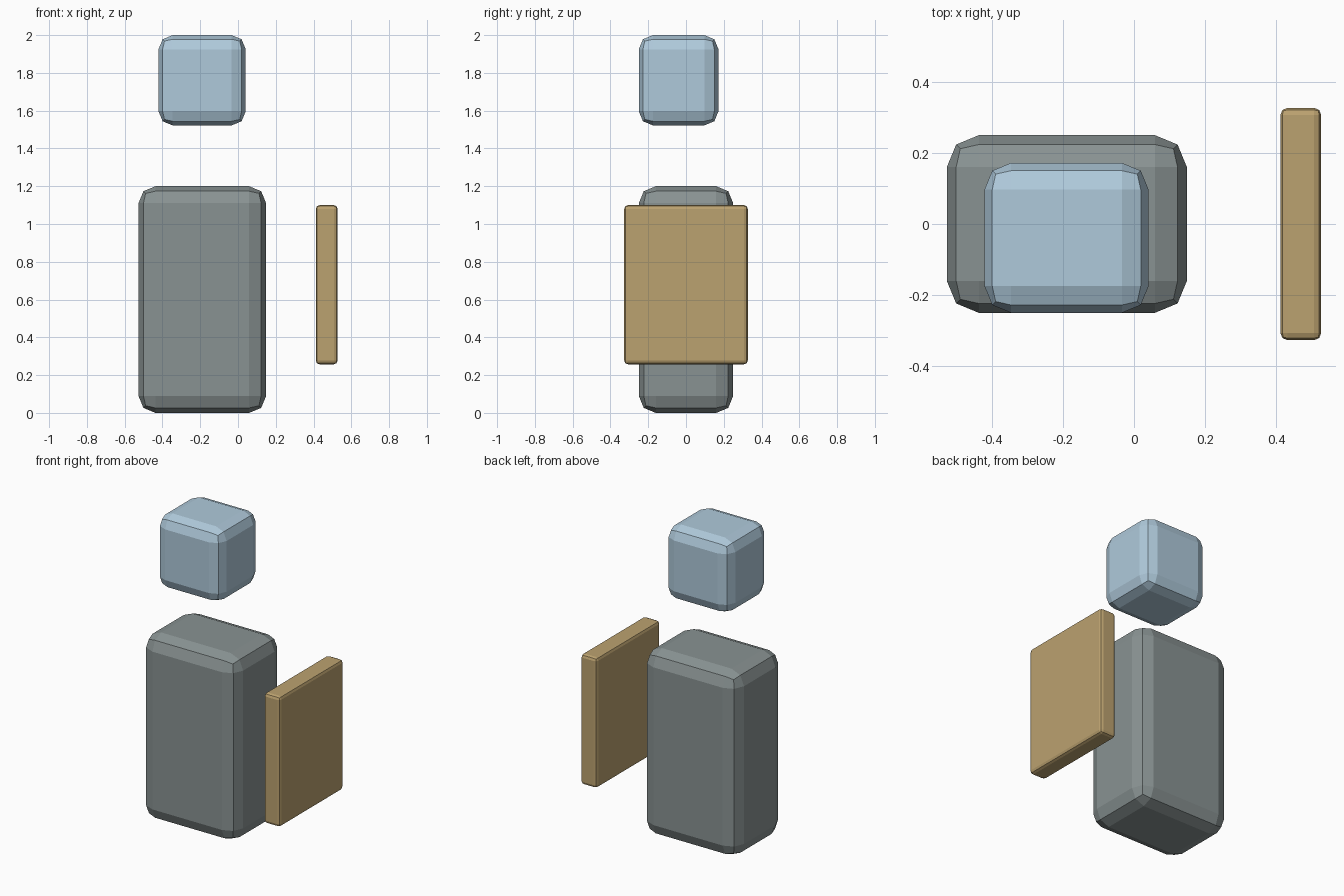
import bpy

if "Cube" in bpy.data.objects:
    bpy.data.objects.remove(bpy.data.objects["Cube"])


def rounded_box(name, lo, hi, bevel, color):
    """Box between two corners with two-segment bevelled edges."""
    bpy.ops.mesh.primitive_cube_add(size=1, location=[(a + b) / 2 for a, b in zip(lo, hi)])
    obj = bpy.context.object
    obj.name = name
    obj.scale = [b - a for a, b in zip(lo, hi)]
    bpy.ops.object.transform_apply(location=False, rotation=False, scale=True)
    mod = obj.modifiers.new("Bevel", 'BEVEL')
    mod.width = bevel
    mod.segments = 2
    mat = bpy.data.materials.new(name + "_color")
    mat.diffuse_color = (*color, 1)
    mat.use_nodes = True
    mat.node_tree.nodes["Principled BSDF"].inputs["Base Color"].default_value = mat.diffuse_color
    obj.data.materials.append(mat)
    return obj


# Large grey torso block
rounded_box("body", (-0.527, -0.25, 0), (0.149, 0.25, 1.2), 0.09, (0.25, 0.29, 0.29))
# Floating head, set slightly forward
rounded_box("head", (-0.421, -0.25, 1.522), (0.041, 0.172, 2.0), 0.075, (0.43, 0.59, 0.71))
# Upright panel at the side
rounded_box("side_panel", (0.412, -0.327, 0.257), (0.527, 0.327, 1.1), 0.02, (0.50, 0.36, 0.16))
